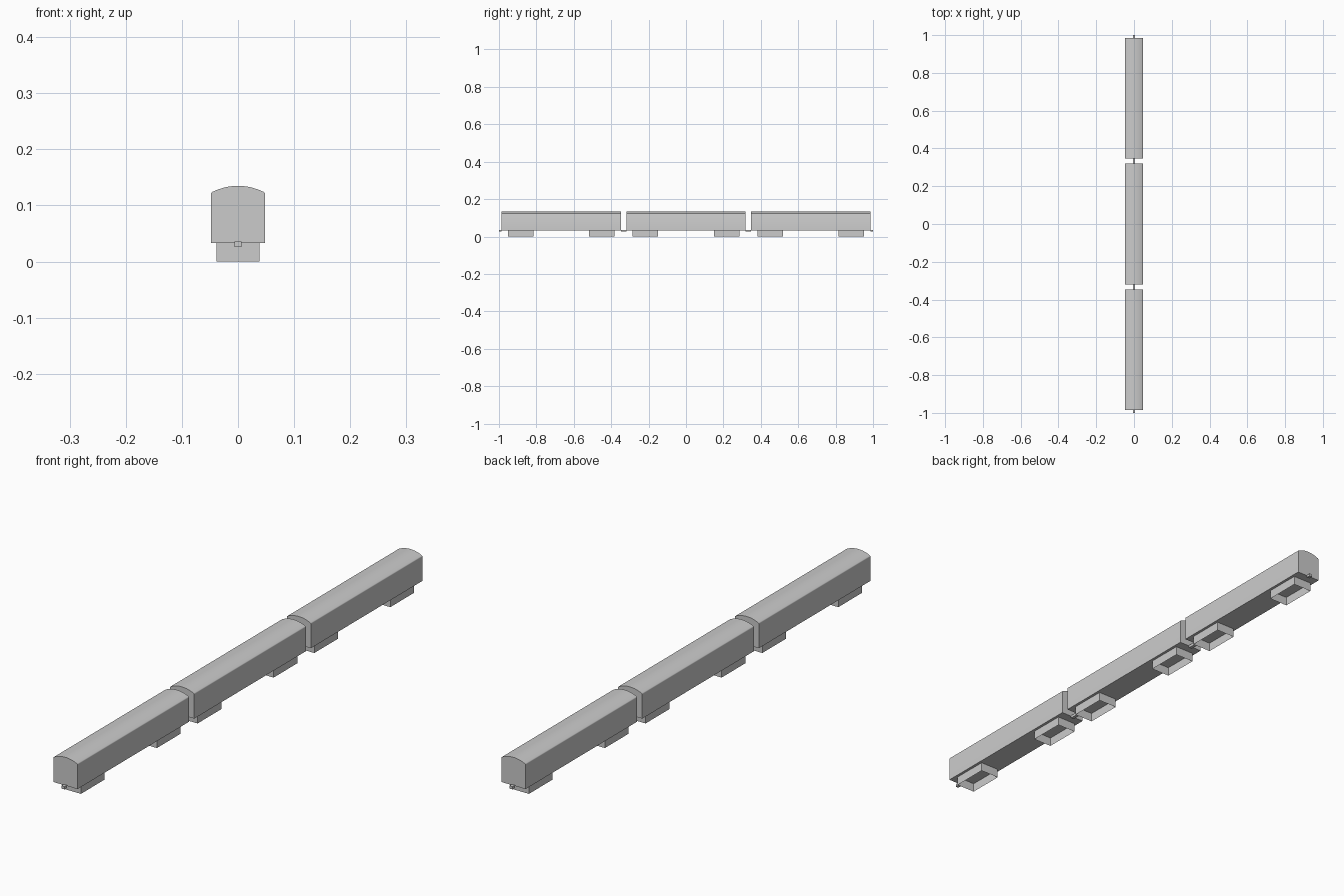
import bpy, bmesh, math

if "Cube" in bpy.data.objects:
    bpy.data.objects.remove(bpy.data.objects["Cube"])

PITCH, HALF = 2 / 3, 0.319
W, FLOOR, EAVE, TOP = 0.048, 0.033, 0.121, 0.135


def finish(name, bm, y, angle=None):
    bmesh.ops.recalc_face_normals(bm, faces=bm.faces)
    me = bpy.data.meshes.new(name)
    bm.to_mesh(me)
    bm.free()
    ob = bpy.data.objects.new(name, me)
    ob.location.y = y
    bpy.context.collection.objects.link(ob)
    if angle:
        bpy.context.view_layer.objects.active = ob
        ob.select_set(True)
        bpy.ops.object.shade_smooth_by_angle(angle=math.radians(angle))
        ob.select_set(False)
    return ob


def box(name, sx, sy, z0, z1, y, open_ends=False):
    bm = bmesh.new()
    bmesh.ops.create_cube(bm, size=1)
    for v in bm.verts:
        v.co = (v.co.x * sx, v.co.y * sy, z1 if v.co.z > 0 else z0)
    if open_ends:
        bm.normal_update()
        caps = [f for f in bm.faces if abs(f.normal.z) > 0.5]
        bmesh.ops.delete(bm, geom=caps, context='FACES_ONLY')
    return finish(name, bm, y)


def car_body(name, y):
    # right half of the section: wall, rounded eave, shallow roof arc
    half = [(W, FLOOR), (W, EAVE), (0.0475, 0.1228), (0.046, 0.1241)]
    rise = TOP - 0.1241
    half += [(0.046 * t, TOP - rise * t * t) for t in [0.875 - i * 0.125 for i in range(7)]]
    prof = half + [(0, TOP)] + [(-x, z) for x, z in reversed(half)]
    bm = bmesh.new()
    face = bm.faces.new([bm.verts.new((x, -HALF, z)) for x, z in prof])
    ext = bmesh.ops.extrude_face_region(bm, geom=[face], use_keep_orig=True)
    verts = [g for g in ext['geom'] if isinstance(g, bmesh.types.BMVert)]
    bmesh.ops.translate(bm, verts=verts, vec=(0, 2 * HALF, 0))
    return finish(name, bm, y, 40)


for n in range(3):
    y = (n - 1) * PITCH
    car_body(f"car_body_{n + 1}", y)
    for s, end in ((-1, "front"), (1, "rear")):
        # open wheel-truck skirt and coupler stub at each end
        box(f"truck_{end}_{n + 1}", 0.076, 0.136, 0, FLOOR, y + s * 0.217, True)
        box(f"coupler_{end}_{n + 1}", 0.012, PITCH / 2 - HALF, 0.026, 0.036,
            y + s * (HALF + PITCH / 2) / 2)
